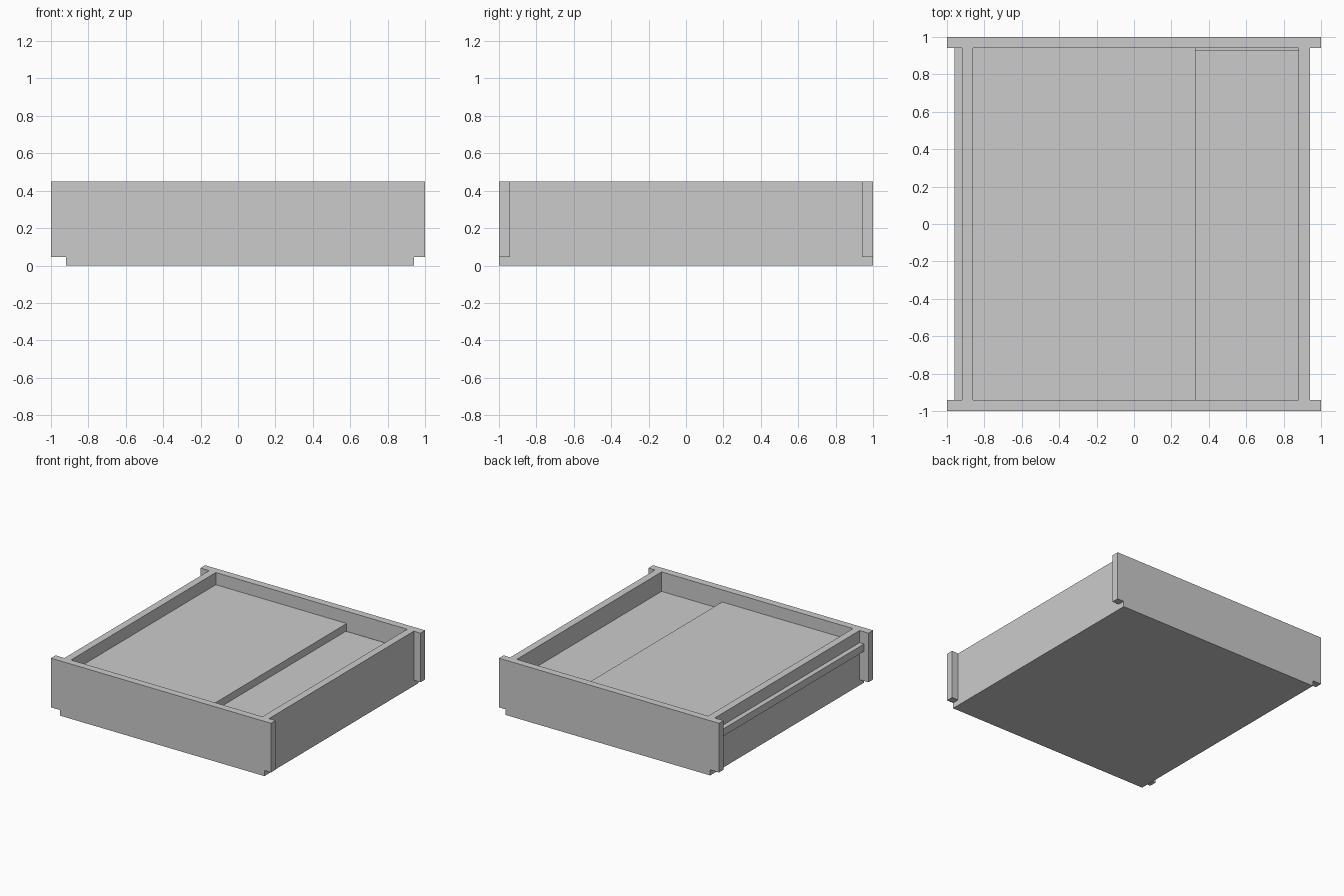
import bpy
import bmesh
from mathutils import Matrix, Vector

cube = bpy.data.objects.get("Cube")
if cube:
    bpy.data.objects.remove(cube, do_unlink=True)

grey = bpy.data.materials.new("plain_grey")
grey.use_nodes = True
GREY = (0.6, 0.6, 0.6, 1)
grey.diffuse_color = GREY
grey.node_tree.nodes["Principled BSDF"].inputs["Base Color"].default_value = GREY


def board(name, x, y, z):
    """Flat board spanning the given (low, high) ranges."""
    size = Vector((x[1] - x[0], y[1] - y[0], z[1] - z[0]))
    centre = Vector((sum(x), sum(y), sum(z))) / 2
    bm = bmesh.new()
    bmesh.ops.create_cube(bm, size=1, matrix=Matrix.Translation(centre) @ Matrix.Diagonal(size).to_4x4())
    mesh = bpy.data.meshes.new(name)
    bm.to_mesh(mesh)
    bm.free()
    mesh.materials.append(grey)
    obj = bpy.data.objects.new(name, mesh)
    bpy.context.collection.objects.link(obj)


TOP = 0.45          # rim height
BASE = 0.046        # base board thickness
SHELF = 0.29        # top of the inner floor
LID = 0.35          # top of the sliding panel
INNER = (-0.94, 0.94)

# Base and the wide end panels standing on it
board("base_board", (-0.92, 0.94), (-1, 1), (0, BASE))
board("front_panel", (-1, 1), (-1, -0.94), (BASE, TOP))
board("back_panel", (-1, 1), (0.94, 1), (BASE, TOP))

# Side walls; the right one is split by the slot for the sliding panel
board("left_wall", (0.88, 0.94), INNER, (BASE, TOP))
board("right_wall_lower", (-0.92, -0.86), INNER, (BASE, SHELF))
board("right_wall_upper", (-0.92, -0.86), INNER, (LID, TOP))

# Inner floor, slightly short at the back, and the panel sliding over it
board("inner_floor", (-0.86, 0.88), (-0.94, 0.93), (SHELF - 0.06, SHELF))
board("sliding_panel", (-0.96, 0.33), INNER, (SHELF, LID))
